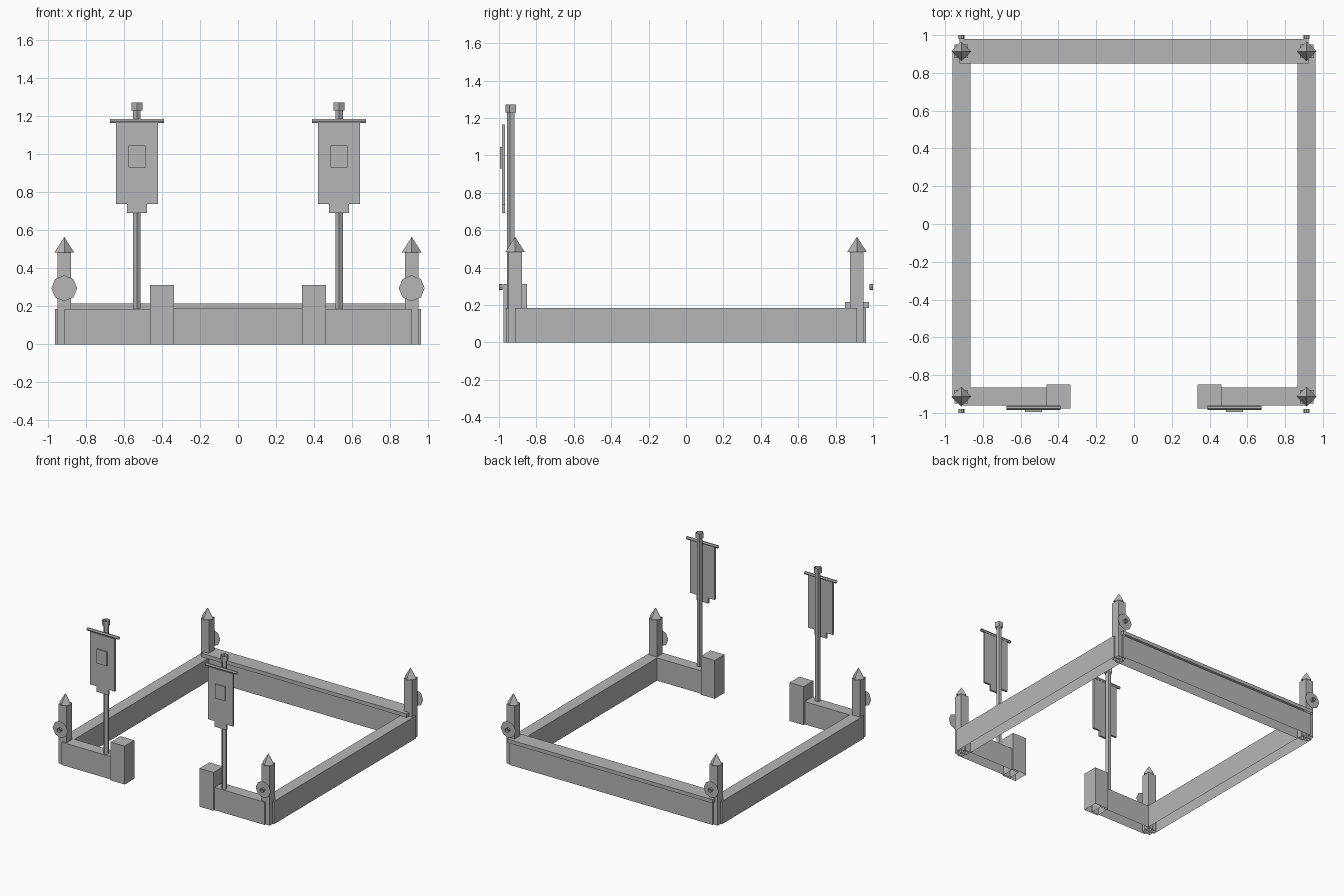
import bpy, bmesh, math
from mathutils import Matrix, Vector

if "Cube" in bpy.data.objects:
    bpy.data.objects.remove(bpy.data.objects["Cube"], do_unlink=True)

grey = bpy.data.materials.new("plain grey")
grey.use_nodes = True
tone = (0.47, 0.47, 0.47, 1)
grey.diffuse_color = tone
grey.node_tree.nodes["Principled BSDF"].inputs["Base Color"].default_value = tone


def finish(name, bm):
    mesh = bpy.data.meshes.new(name)
    bm.to_mesh(mesh)
    bm.free()
    mesh.materials.append(grey)
    obj = bpy.data.objects.new(name, mesh)
    bpy.context.collection.objects.link(obj)
    return obj


def box(name, x, y, z, open_bottom=False):
    """Box from (min, max) pairs, optionally without its underside."""
    bm = bmesh.new()
    size = [abs(b - a) for a, b in (x, y, z)]
    mid = Vector([(a + b) / 2 for a, b in (x, y, z)])
    bmesh.ops.create_cube(bm, size=1, matrix=Matrix.Translation(mid) @ Matrix.Diagonal((*size, 1)))
    if open_bottom:
        bm.normal_update()
        under = [f for f in bm.faces if f.normal.z < -0.9]
        bmesh.ops.delete(bm, geom=under, context='FACES_ONLY')
    return finish(name, bm)


def cone(name, centre, sides, r1, r2, depth, axis='Z', turn=0):
    """Uncapped cone or tube along an axis."""
    tilt = {'X': Matrix.Rotation(math.pi / 2, 4, 'Y'),
            'Y': Matrix.Rotation(math.pi / 2, 4, 'X'),
            'Z': Matrix.Identity(4)}[axis]
    bm = bmesh.new()
    bmesh.ops.create_cone(bm, cap_ends=False, segments=sides, radius1=r1, radius2=r2, depth=depth,
                          matrix=Matrix.Translation(centre) @ tilt @ Matrix.Rotation(turn, 4, 'Z'))
    bmesh.ops.remove_doubles(bm, verts=bm.verts, dist=1e-5)
    return finish(name, bm)


def disc(name, centre, sides, radius, facing):
    bm = bmesh.new()
    bmesh.ops.create_circle(bm, cap_ends=True, segments=sides, radius=radius,
                            matrix=Matrix.Translation(centre) @ Matrix.Rotation(-facing * math.pi / 2, 4, 'X'))
    return finish(name, bm)


C = 0.914        # post centre lines
WALL = 0.048     # half wall thickness
TOP = 0.185      # wall height

# Back wall with its coping
box("back_wall", (-C, C), (C - WALL, C + WALL), (0, TOP), True)
box("back_coping", (-0.925, 0.925), (C - 0.065, C + 0.065), (TOP, 0.215), True)

for side, s in (("left", 1), ("right", -1)):
    # Side wall, short front wall and gate pillar
    box(side + "_wall", (s * C - WALL, s * C + WALL), (-C, C), (0, TOP), True)
    box(side + "_front_wall", (s * 0.4, s * C), (-C - WALL, -C + WALL), (0, TOP), True)
    box(side + "_gate_pillar", (s * 0.337, s * 0.463), (-0.976, -0.851), (0, 0.312), True)

    # Corner posts with pointed caps and shields
    for end, e in (("front", -1), ("back", 1)):
        tag = f"{side}_{end}_"
        x, y = s * C, e * C
        box(tag + "post", (x - 0.036, x + 0.036), (y - 0.036, y + 0.036), (0, 0.483), True)
        cone(tag + "post_point", (x, y, 0.524), 4, 0.052, 0, 0.082)
        disc(tag + "shield", (x, e * 0.98, 0.295), 8, 0.068, e)
        cone(tag + "shield_boss", (x, e * 0.99, 0.295), 8, 0.016, 0.016, 0.02, 'Y')

    # Banner pole, finial and crossbar
    p = s * 0.532
    cone(side + "_pole", (p, -0.935, 0.7075), 5, 0.021, 0.021, 1.045, turn=math.pi)
    cone(side + "_pole_finial", (p, -0.935, 1.25), 5, 0.031, 0.031, 0.042, turn=math.pi)
    cone(side + "_crossbar", (p, -0.972, 1.175), 6, 0.012, 0.012, 0.285, 'X')

    # Banner cloth, lower tab and raised emblem panel
    box(side + "_banner", (p - 0.111, p + 0.111), (-0.984, -0.968), (0.737, 1.165))
    box(side + "_banner_tab", (p - 0.053, p + 0.053), (-0.984, -0.968), (0.692, 0.737))
    box(side + "_banner_panel", (p - 0.045, p + 0.045), (-0.994, -0.984), (0.93, 1.045))
